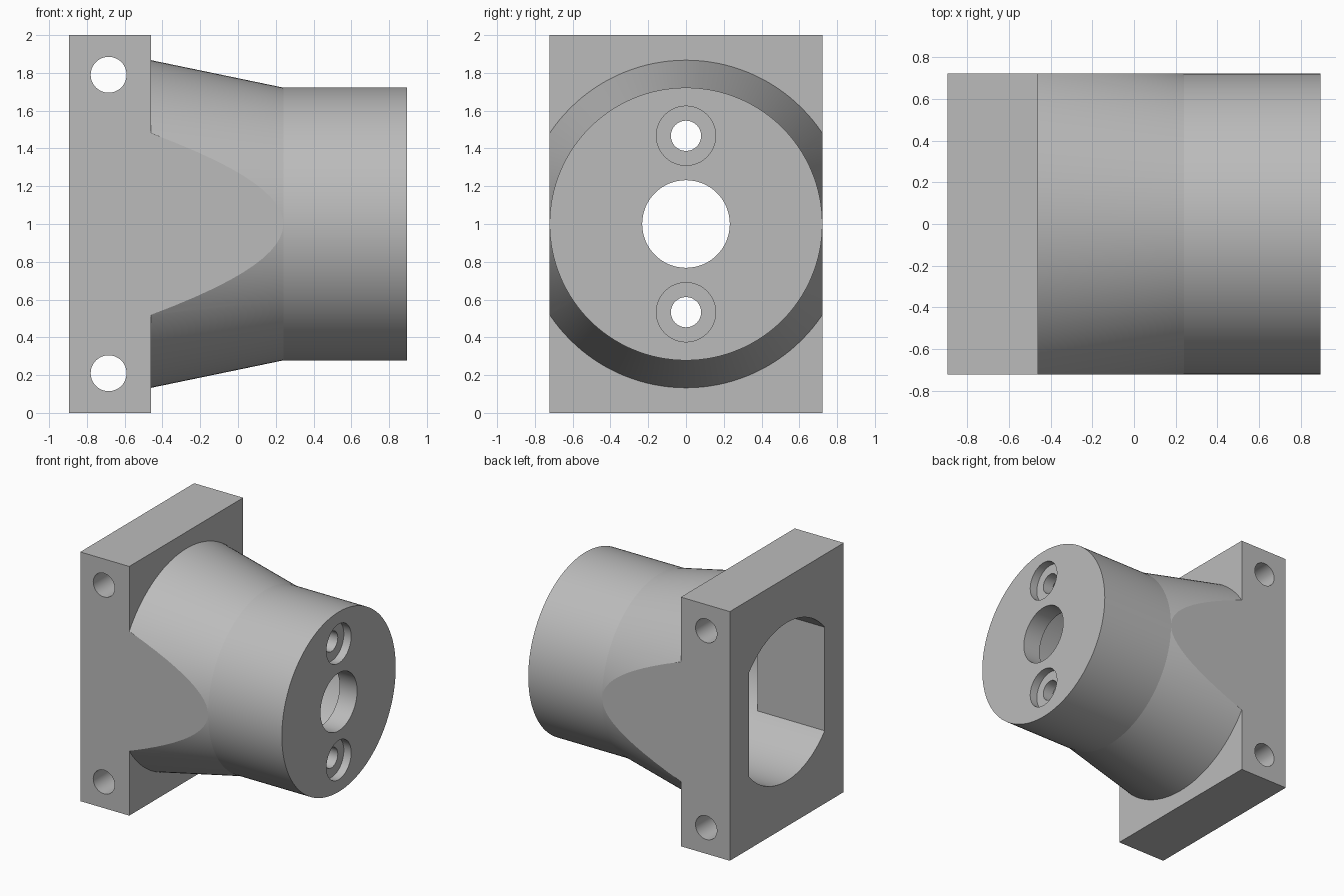
import bpy, bmesh, math
from mathutils import Matrix, Vector

if "Cube" in bpy.data.objects:
    bpy.data.objects.remove(bpy.data.objects["Cube"], do_unlink=True)

grey = bpy.data.materials.new("plain grey")
grey.use_nodes = True
colour = (0.5, 0.5, 0.5, 1)
grey.diffuse_color = colour
grey.node_tree.nodes["Principled BSDF"].inputs["Base Color"].default_value = colour

BACK, FLANGE, NECK, FRONT = -0.895, -0.46, 0.24, 0.895
HALF, BORE = 0.722, 0.635


def finish(name, bm):
    bmesh.ops.recalc_face_normals(bm, faces=bm.faces)
    mesh = bpy.data.meshes.new(name)
    bm.to_mesh(mesh)
    bm.free()
    mesh.materials.append(grey)
    obj = bpy.data.objects.new(name, mesh)
    bpy.context.collection.objects.link(obj)
    return obj


def box(name, low, high):
    low, high = Vector(low), Vector(high)
    bm = bmesh.new()
    bmesh.ops.create_cube(bm, size=1, matrix=Matrix.Translation((low + high) / 2)
                          @ Matrix.Diagonal((*(high - low), 1)))
    return finish(name, bm)


def turned(name, profile, z=1.0, sides=96):
    """Solid turned around the x direction from (x, radius) pairs."""
    bm = bmesh.new()
    rings = [[bm.verts.new((x, r * math.cos(a), z + r * math.sin(a)))
              for a in (math.tau * i / sides for i in range(sides))]
             for x, r in profile]
    for a, b in zip(rings, rings[1:]):
        for i in range(sides):
            j = (i + 1) % sides
            bm.faces.new((a[i], a[j], b[j], b[i]))
    bm.faces.new(rings[0])
    bm.faces.new(rings[-1])
    return finish(name, bm)


def cross_pin(name, x, z, r):
    bm = bmesh.new()
    bmesh.ops.create_cone(bm, cap_ends=True, segments=48, radius1=r, radius2=r, depth=2,
                          matrix=Matrix.Translation((x, 0, z)) @ Matrix.Rotation(math.pi / 2, 4, 'X'))
    return finish(name, bm)


def combine(target, tool, operation):
    mod = target.modifiers.new("combine", 'BOOLEAN')
    mod.operation, mod.solver, mod.object = operation, 'EXACT', tool
    bpy.context.view_layer.objects.active = target
    bpy.ops.object.modifier_apply(modifier=mod.name)
    bpy.data.objects.remove(tool, do_unlink=True)


# Tapered barrel, trimmed flush with the flange sides
body = turned("motor_mount_housing",
              [(FLANGE - 0.1, 0.888), (NECK, HALF), (FRONT, HALF)], sides=128)
combine(body, box("trim", (-2, -HALF, -1), (2, HALF, 3)), 'INTERSECT')

# Square flange
combine(body, box("flange", (BACK, -HALF, 0), (FLANGE, HALF, 2)), 'UNION')

# Cavity: flat-sided entry, then a full round bore behind the front wall
entry = turned("entry", [(BACK - 0.1, BORE), (-0.29, BORE)])
combine(entry, box("entry_flats", (-2, -0.48, 0), (0, 0.48, 2)), 'INTERSECT')
combine(body, entry, 'DIFFERENCE')
combine(body, turned("bore", [(-0.3, BORE), (0.74, BORE)]), 'DIFFERENCE')

# Shaft hole and counterbored screw holes in the front wall
combine(body, turned("shaft_hole", [(0.6, 0.232), (1, 0.232)], sides=64), 'DIFFERENCE')
for side in (-1, 1):
    z = 1 + side * 0.467
    combine(body, turned("screw_hole", [(0.6, 0.08), (0.83, 0.08), (0.83, 0.157), (1, 0.157)],
                         z, 48), 'DIFFERENCE')
    # Cross holes through the flange
    combine(body, cross_pin("cross_hole", -0.685, 1 + side * 0.79, 0.095), 'DIFFERENCE')

bpy.ops.object.select_all(action='DESELECT')
body.select_set(True)
bpy.context.view_layer.objects.active = body
bpy.ops.object.shade_smooth_by_angle(angle=math.radians(10))
